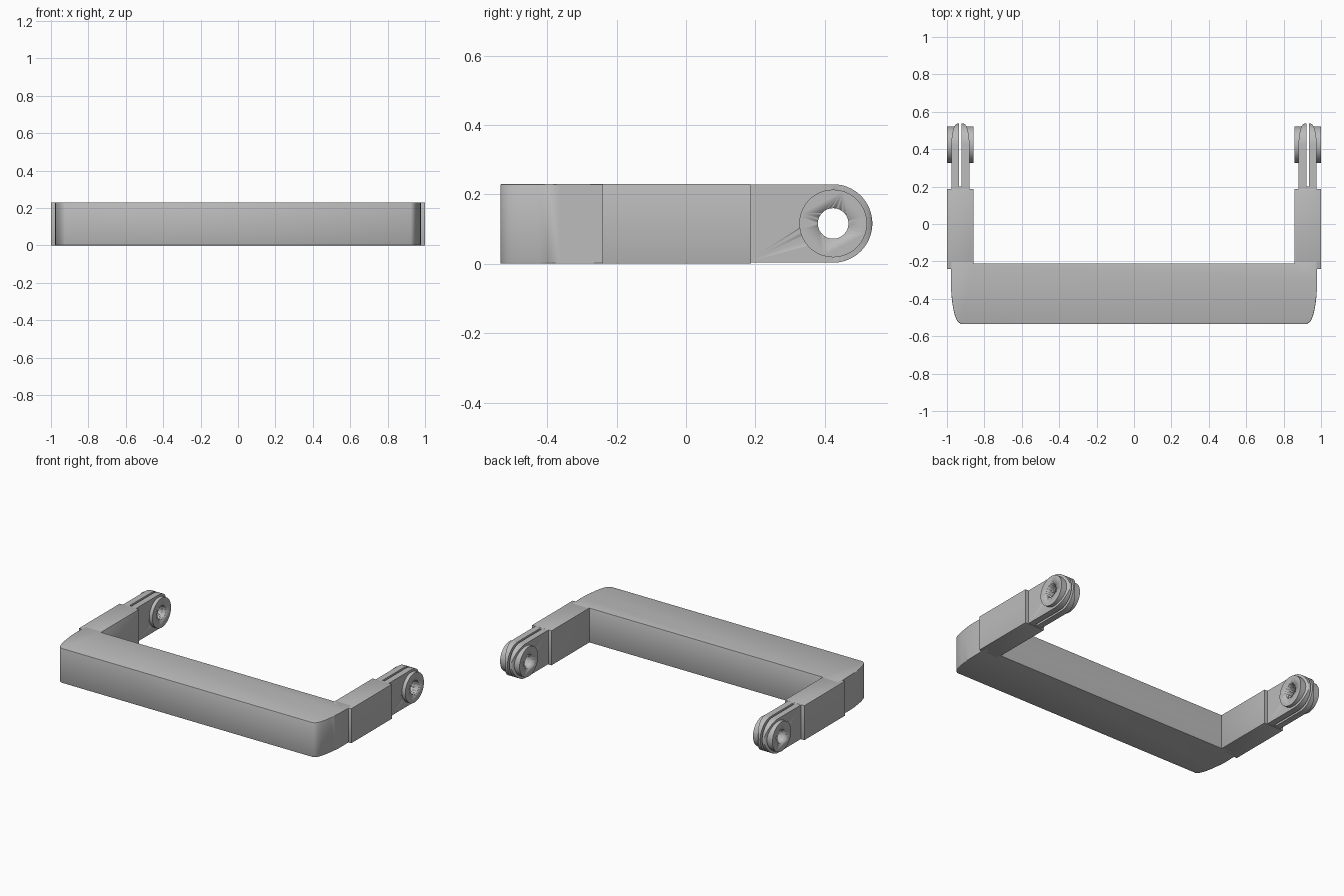
import bpy, bmesh, math
from mathutils import Matrix

if "Cube" in bpy.data.objects:
    bpy.data.objects.remove(bpy.data.objects["Cube"], do_unlink=True)

HEIGHT = 0.23
PIVOT_Y, PIVOT_Z, EAR_R = 0.424, 0.116, 0.113

grey = bpy.data.materials.new("plain grey")
grey.use_nodes = True
colour = (0.5, 0.5, 0.5, 1)
grey.diffuse_color = colour
grey.node_tree.nodes["Principled BSDF"].inputs["Base Color"].default_value = colour


def finish(name, bm, smooth=True):
    bmesh.ops.recalc_face_normals(bm, faces=bm.faces)
    mesh = bpy.data.meshes.new(name)
    bm.to_mesh(mesh)
    bm.free()
    mesh.materials.append(grey)
    obj = bpy.data.objects.new(name, mesh)
    bpy.context.collection.objects.link(obj)
    if smooth:
        bpy.ops.object.select_all(action='DESELECT')
        obj.select_set(True)
        bpy.context.view_layer.objects.active = obj
        bpy.ops.object.shade_smooth_by_angle(angle=math.radians(30))
    return obj


def prism(name, outline, bevel=0.0):
    """Extrude a plan outline upward, softening its top and bottom rims."""
    bm = bmesh.new()
    face = bm.faces.new([bm.verts.new((x, y, 0)) for x, y in outline])
    up = bmesh.ops.extrude_face_region(bm, geom=[face])["geom"]
    for v in up:
        if isinstance(v, bmesh.types.BMVert):
            v.co.z = HEIGHT
    if bevel:
        rims = [e for e in bm.edges if abs(e.verts[0].co.z - e.verts[1].co.z) < 1e-5]
        bmesh.ops.bevel(bm, geom=rims, offset=bevel, segments=2, profile=0.5,
                        affect='EDGES')
    return finish(name, bm)


def loft(name, sections):
    """Skin rectangular sections (y, x0, x1, half height) along y."""
    bm = bmesh.new()
    rings = [[bm.verts.new(p) for p in ((a, y, PIVOT_Z - h), (b, y, PIVOT_Z - h),
                                        (b, y, PIVOT_Z + h), (a, y, PIVOT_Z + h))]
             for y, a, b, h in sections]
    for r, q in zip(rings, rings[1:]):
        for i in range(4):
            j = (i + 1) % 4
            bm.faces.new((r[i], r[j], q[j], q[i]))
    bm.faces.new(rings[0])
    bm.faces.new(rings[-1])
    return finish(name, bm)


def cylinder(name, x0, x1, radius):
    bm = bmesh.new()
    place = Matrix.Translation(((x0 + x1) / 2, PIVOT_Y, PIVOT_Z)) @ Matrix.Rotation(math.pi / 2, 4, 'Y')
    bmesh.ops.create_cone(bm, cap_ends=True, segments=64, radius1=radius, radius2=radius,
                          depth=abs(x1 - x0), matrix=place)
    return finish(name, bm)


# Handle bar with curved outer corners and short returns
half = [(0.86, -0.21), (0.86, -0.2), (0.979, -0.2), (0.979, -0.3)]
for i in range(1, 11):
    t = math.radians(8.2 * i)
    half.append((0.929 + 0.05 * math.cos(t), -0.3 - 0.23 * math.sin(t)))
half.append((0.924, -0.535))
prism("handle_bar", half + [(-x, y) for x, y in reversed(half)], 0.004)

for side, s in (("left", 1), ("right", -1)):
    # Thick arm block
    prism(side + "_arm", [(s * x, y) for x, y in
                          ((0.857, -0.215), (0.87, -0.24), (1, -0.24), (1, 0.187), (0.857, 0.187))], 0.002)

    # Pivot hole cutter
    cutter = cylinder(side + "_hole_cutter", s * 0.8, s * 1.05, 0.044)
    cutter.hide_render = True
    cutter.hide_set(True)

    # Web closing the slot between the two ear plates
    loft(side + "_slot_web", [(y, s * 0.91, s * 0.945, EAR_R) for y in (0.17, 0.2)])

    parts = []
    for label, root, face, end in (("inner", 0.921, 0.88, 0.857), ("outer", 0.935, 0.976, 1.0)):
        # Ear plate: rounded in side view, thinning toward its tip
        sections = [(0.17, s * root, s * face, EAR_R)]
        for i in range(25):
            t = math.radians(89 * i / 24)
            y = PIVOT_Y + EAR_R * math.sin(t)
            thin = 0.2 + 0.8 * math.cos(t)
            sections.append((y, s * root, s * (root + (face - root) * thin),
                             EAR_R * math.cos(t)))
        parts.append(loft(f"{side}_{label}_ear", sections))
        # Round boss around the pivot
        near = root + (face - root) * 0.15
        parts.append(cylinder(f"{side}_{label}_boss", s * near, s * end, 0.0975))

    for part in parts:
        cut = part.modifiers.new("pivot hole", 'BOOLEAN')
        cut.operation = 'DIFFERENCE'
        cut.solver = 'EXACT'
        cut.object = cutter
